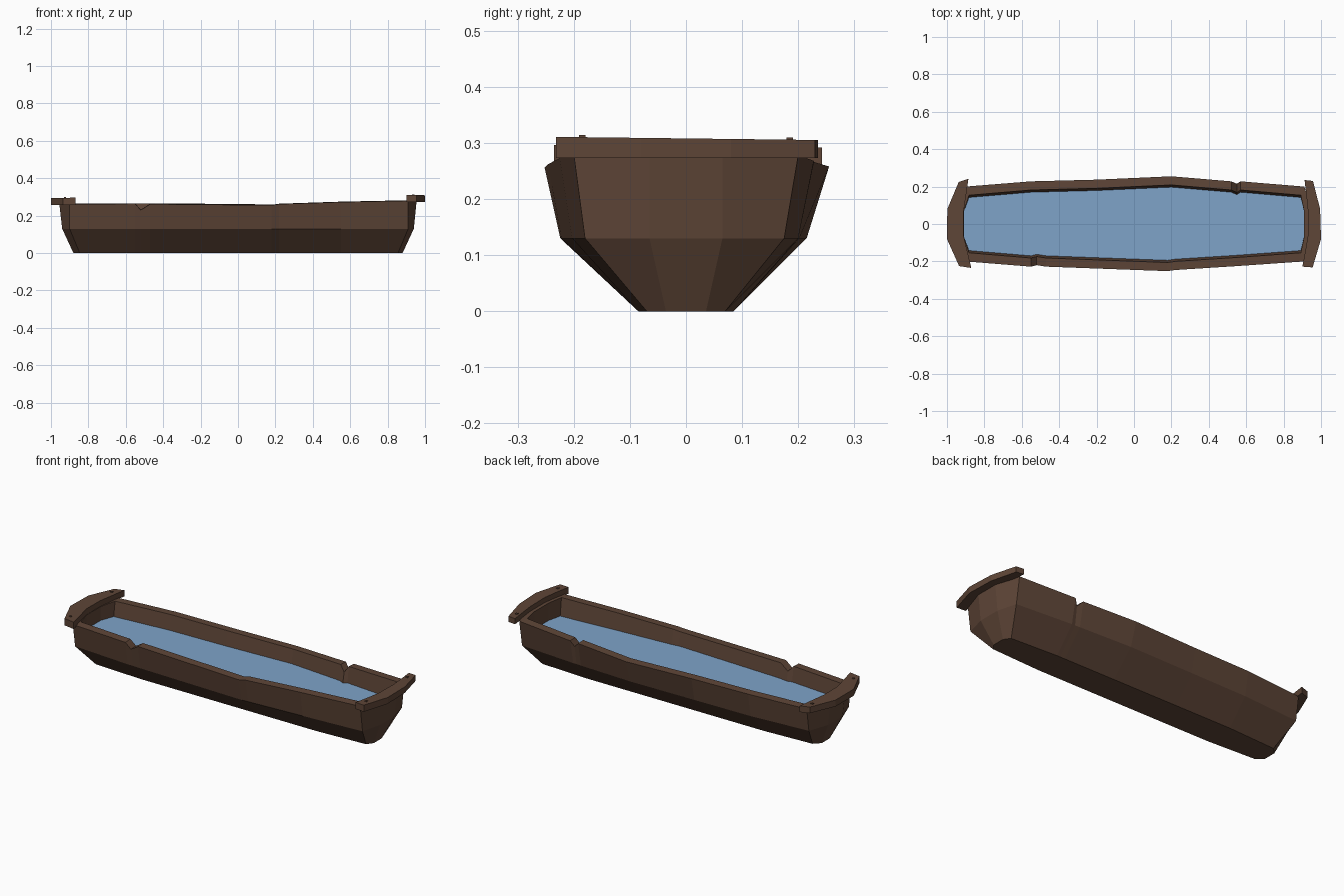
import bpy
import bmesh

cube = bpy.data.objects.get("Cube")
if cube:
    bpy.data.objects.remove(cube)


def make_material(name, rgb):
    mat = bpy.data.materials.new(name)
    mat.use_nodes = True
    mat.diffuse_color = (*rgb, 1)
    mat.node_tree.nodes["Principled BSDF"].inputs["Base Color"].default_value = (*rgb, 1)
    return mat


wood = make_material("dark wood", (0.112, 0.060, 0.038))
water_blue = make_material("water blue", (0.209, 0.366, 0.584))


def loft(name, rings, mat, cap_start=True, cap_end=True):
    """Skin equal-length rings of points and cap the open ends."""
    bm = bmesh.new()
    loops = [[bm.verts.new(p) for p in ring] for ring in rings]
    for a, b in zip(loops, loops[1:]):
        for i in range(len(a)):
            j = (i + 1) % len(a)
            bm.faces.new((a[i], a[j], b[j], b[i]))
    if cap_start:
        bm.faces.new(loops[0][::-1])
    if cap_end:
        bm.faces.new(loops[-1])
    if len(loops) > 1:
        bmesh.ops.recalc_face_normals(bm, faces=bm.faces[:])
    mesh = bpy.data.meshes.new(name)
    bm.to_mesh(mesh)
    bm.free()
    mesh.materials.append(mat)
    obj = bpy.data.objects.new(name, mesh)
    bpy.context.collection.objects.link(obj)
    return obj


# Side stations: x, rim half width, belly half width, rim height
front = [(-0.90, 0.20, 0.18, 0.262), (-0.55, 0.228, 0.205, 0.264),
         (-0.52, 0.220, 0.205, 0.230), (-0.47, 0.228, 0.207, 0.262),
         (0.18, 0.252, 0.224, 0.256), (0.22, 0.246, 0.222, 0.262),
         (0.55, 0.225, 0.203, 0.273), (0.91, 0.20, 0.18, 0.280)]
back = [(0.91, 0.20, 0.175, 0.278), (0.57, 0.228, 0.200, 0.268),
        (0.55, 0.215, 0.200, 0.235), (0.52, 0.228, 0.202, 0.266),
        (0.20, 0.255, 0.215, 0.258), (-0.20, 0.237, 0.210, 0.262),
        (-0.55, 0.228, 0.205, 0.264), (-0.90, 0.20, 0.18, 0.262)]

WATER_Z = 0.18
base, belly, rim, lip, waterline, floor = rings = [[] for _ in range(6)]


def add_side(stations, s):
    for x, top, mid, z in stations:
        end = abs(x) > 0.85
        base.append((x * 0.94 if end else x, s * (0.07 if end else 0.085), 0))
        belly.append((x, s * mid, 0.13))
        rim.append((x, s * top, z))
        inner = x * 0.98 if end else x
        lip.append((inner, s * (top - 0.046), z + 0.002))
        waterline.append((inner, s * (top - 0.058), WATER_Z))
        floor.append((inner * 0.97, s * (top - 0.09), 0.10))


def add_end(s, z):
    # Shallow bow across each end wall
    for y in (-0.065 * s, 0.065 * s):
        base.append((s * 0.88, y * 0.55, 0))
        belly.append((s * 0.94, y, 0.13))
        rim.append((s * 0.955, y, z))
        lip.append((s * 0.91, y, z))
        waterline.append((s * 0.91, y, WATER_Z))
        floor.append((s * 0.88, y, 0.10))


add_side(front, -1)
add_end(1, 0.280)
add_side(back, 1)
add_end(-1, 0.260)

loft("trough_body", rings, wood)
loft("water_surface", [[(x, y, z + 0.001) for x, y, z in waterline]], water_blue, cap_start=False)


# Curved boards capping both ends
def end_board(name, plan, bottom, top, tilt):
    low = [(x, y, bottom) for x, y in plan]
    high = [(x, y, top - tilt * y) for x, y in plan]
    loft(name, [low, high], wood)


end_board("right_end_board",
          [(-0.998, 0.08), (-1.0, -0.08), (-0.935, -0.225), (-0.87, -0.235),
           (-0.895, -0.13), (-0.912, -0.06), (-0.912, 0.06), (-0.90, 0.14),
           (-0.885, 0.242), (-0.937, 0.225)], 0.257, 0.294, 0.008)
end_board("left_end_board",
          [(0.995, 0.08), (1.0, -0.08), (0.955, -0.232), (0.90, -0.228),
           (0.917, -0.14), (0.93, -0.06), (0.93, 0.07), (0.922, 0.15),
           (0.912, 0.235), (0.957, 0.23)], 0.273, 0.308, 0.012)


# Small nail heads on the boards
def nail(name, x, y, z):
    r = 0.006
    ring = [(x - r, y - r), (x + r, y - r), (x + r, y + r), (x - r, y + r)]
    loft(name, [[(px, py, z + dz) for px, py in ring] for dz in (-0.004, 0.004)], wood)


for s, label in ((-1, "front"), (1, "back")):
    nail("left_nail_" + label, 0.937, s * 0.185, 0.308 - s * 0.002)
    nail("right_nail_" + label, -0.925, s * 0.185, 0.294 - s * 0.0015)
